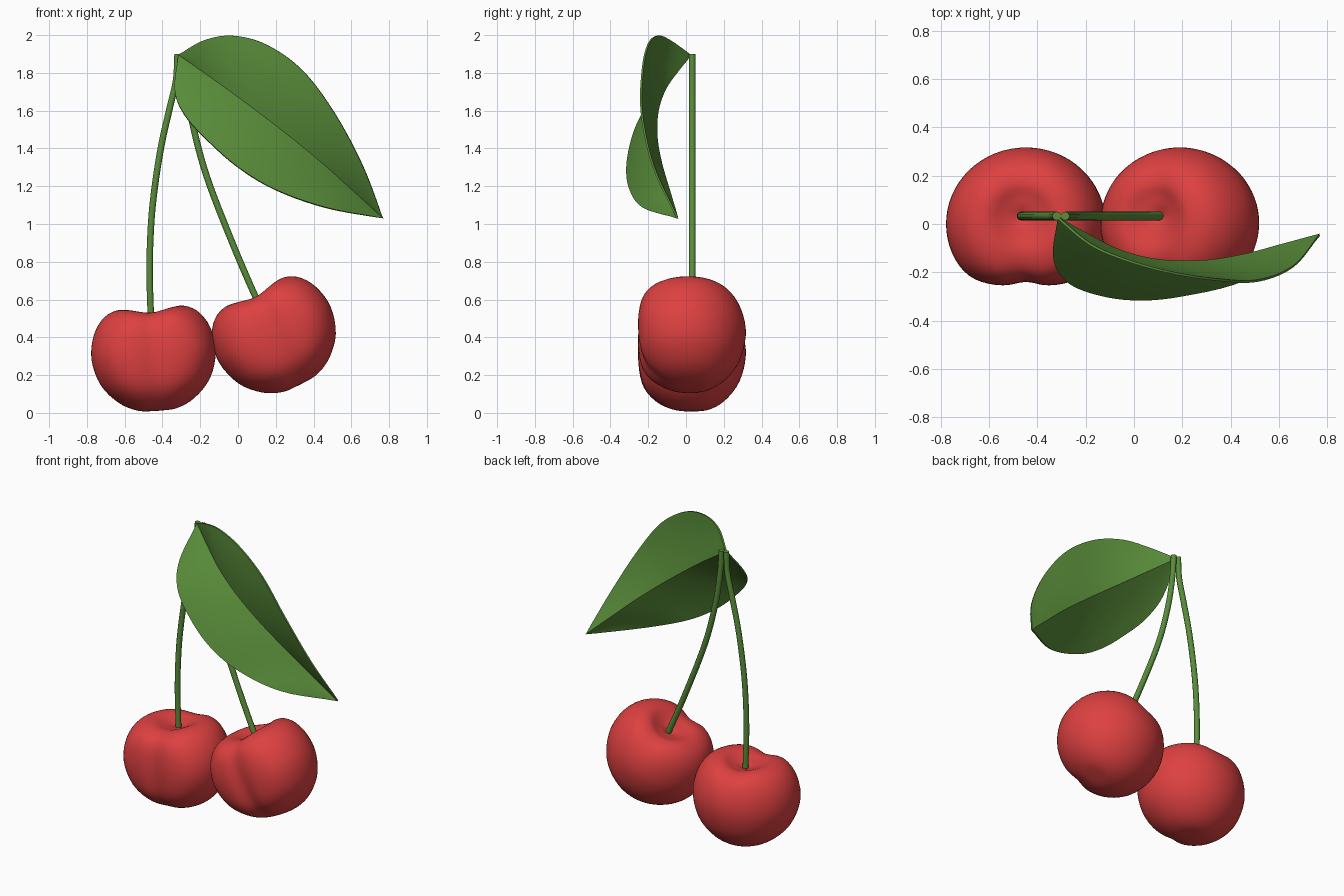
import bpy, bmesh, math
from mathutils import Vector

if "Cube" in bpy.data.objects:
    bpy.data.objects.remove(bpy.data.objects["Cube"], do_unlink=True)


def material(name, rgb):
    m = bpy.data.materials.new(name)
    m.use_nodes = True
    m.diffuse_color = (*rgb, 1)
    m.node_tree.nodes["Principled BSDF"].inputs["Base Color"].default_value = (*rgb, 1)
    return m


red = material("cherry red", (0.73, 0.052, 0.052))
green = material("leaf green", (0.1, 0.265, 0.042))


def spline(points, steps):
    """Smooth curve through the given points."""
    p = [Vector(q) for q in points]
    p = [2 * p[0] - p[1]] + p + [2 * p[-1] - p[-2]]
    out = []
    for i in range(1, len(p) - 2):
        a, b, c, d = p[i - 1:i + 3]
        for s in range(steps):
            t = s / steps
            out.append(0.5 * (2 * b + (c - a) * t + (2 * a - 5 * b + 4 * c - d) * t ** 2
                              + (3 * b - a - 3 * c + d) * t ** 3))
    return out + [p[-2]]


def mesh_object(name, bm, mat):
    bmesh.ops.remove_doubles(bm, verts=bm.verts, dist=1e-4)
    bmesh.ops.recalc_face_normals(bm, faces=bm.faces)
    mesh = bpy.data.meshes.new(name)
    bm.to_mesh(mesh)
    bm.free()
    mesh.materials.append(mat)
    ob = bpy.data.objects.new(name, mesh)
    bpy.context.collection.objects.link(ob)
    return ob


def smooth(ob, degrees):
    bpy.ops.object.select_all(action='DESELECT')
    ob.select_set(True)
    bpy.context.view_layer.objects.active = ob
    for mod in list(ob.modifiers):
        bpy.ops.object.modifier_apply(modifier=mod.name)
    bpy.ops.object.shade_smooth_by_angle(angle=math.radians(degrees))


def bridge_rows(bm, rows, closed):
    n = len(rows[0])
    for a, b in zip(rows, rows[1:]):
        for i in range(n if closed else n - 1):
            j = (i + 1) % n
            bm.faces.new((a[i], a[j], b[j], b[i]))


# Fruit: lathed profile with a flattened, grooved front and a saddle at the stem
PROFILE = [(0, 0.005), (0.1, 0.012), (0.2, 0.06), (0.29, 0.16), (0.33, 0.3),
           (0.308, 0.43), (0.245, 0.52), (0.155, 0.555), (0.07, 0.53), (0, 0.49)]


def cherry(name, location, tilt):
    bm = bmesh.new()
    rows, segments = [], 64
    for r, z in spline(PROFILE, 4):
        row = []
        for k in range(segments):
            a = math.tau * k / segments
            x, y = r * math.cos(a), 0.96 * r * math.sin(a)
            if y < 0:
                y /= (1 + (-y / 0.275) ** 6) ** (1 / 6)
                y += 0.02 * math.exp(-(x / 0.06) ** 2) * min(1, -y / 0.2)
            y += 0.035 * max(0, 1 - r / 0.33)
            dip = 0.028 * math.exp(-(x / 0.1) ** 2) * max(0, z - 0.3) / 0.25 * min(1, r / 0.1)
            row.append(bm.verts.new((x, y, z - 0.28 - dip)))
        rows.append(row)
    bridge_rows(bm, rows, True)
    ob = mesh_object(name, bm, red)
    ob.location = location
    ob.rotation_euler.y = math.radians(-tilt)
    smooth(ob, 60)


cherry("right_cherry", (-0.445, 0, 0.285), 4)
cherry("left_cherry", (0.205, 0, 0.395), 27)


# Stems: round tubes swept along a curve
def stem(name, points):
    curve = bpy.data.curves.new(name, 'CURVE')
    curve.dimensions = '3D'
    curve.bevel_depth = 0.018
    curve.bevel_resolution = 3
    curve.use_fill_caps = True
    path = spline([(x, 0.033, z) for x, z in points], 6)
    line = curve.splines.new('POLY')
    line.points.add(len(path) - 1)
    for p, co in zip(line.points, path):
        p.co = (*co, 1)
    line.use_smooth = True
    curve.materials.append(green)
    ob = bpy.data.objects.new(name, curve)
    bpy.context.collection.objects.link(ob)


stem("right_stem", [(-0.46, 0.47), (-0.468, 0.75), (-0.46, 1.0), (-0.44, 1.2),
                    (-0.405, 1.42), (-0.36, 1.62), (-0.328, 1.76), (-0.32, 1.9)])
stem("left_stem", [(0.135, 0.54), (0.095, 0.61), (-0.03, 0.9), (-0.165, 1.25),
                   (-0.24, 1.53), (-0.275, 1.75), (-0.285, 1.9)])

# Leaf: two halves lofted from the midrib to the edges, folded along the midrib
BASE, TIP = (-0.315, 0.025, 1.895), (0.768, -0.045, 1.03)
upper = [BASE, (-0.18, -0.085, 1.972), (-0.03, -0.15, 1.997), (0.15, -0.2, 1.95),
         (0.34, -0.23, 1.815), (0.51, -0.235, 1.59), (0.66, -0.175, 1.31), TIP]
midrib = [BASE, (-0.2, -0.04, 1.815), (-0.06, -0.11, 1.715), (0.1, -0.15, 1.597),
          (0.28, -0.155, 1.458), (0.45, -0.13, 1.318), (0.62, -0.085, 1.165), TIP]
lower = [BASE, (-0.335, -0.13, 1.71), (-0.285, -0.23, 1.58), (-0.17, -0.285, 1.45),
         (0.0, -0.312, 1.3), (0.2, -0.295, 1.18), (0.47, -0.225, 1.085), TIP]

bm = bmesh.new()
rows = []
COLS = 6
for u, m, l in zip(spline(upper, 5), spline(midrib, 5), spline(lower, 5)):
    row = []
    for k in range(-COLS, COLS + 1):
        t = abs(k) / COLS
        edge = u if k < 0 else l
        co = m.lerp(edge, t)
        co.y -= 0.12 * (edge - m).length * t * (1 - t)
        row.append(bm.verts.new(co))
    rows.append(row)
bridge_rows(bm, rows, False)
leaf = mesh_object("leaf", bm, green)
solid = leaf.modifiers.new("thickness", 'SOLIDIFY')
solid.thickness = 0.01
solid.offset = 0
smooth(leaf, 22)
